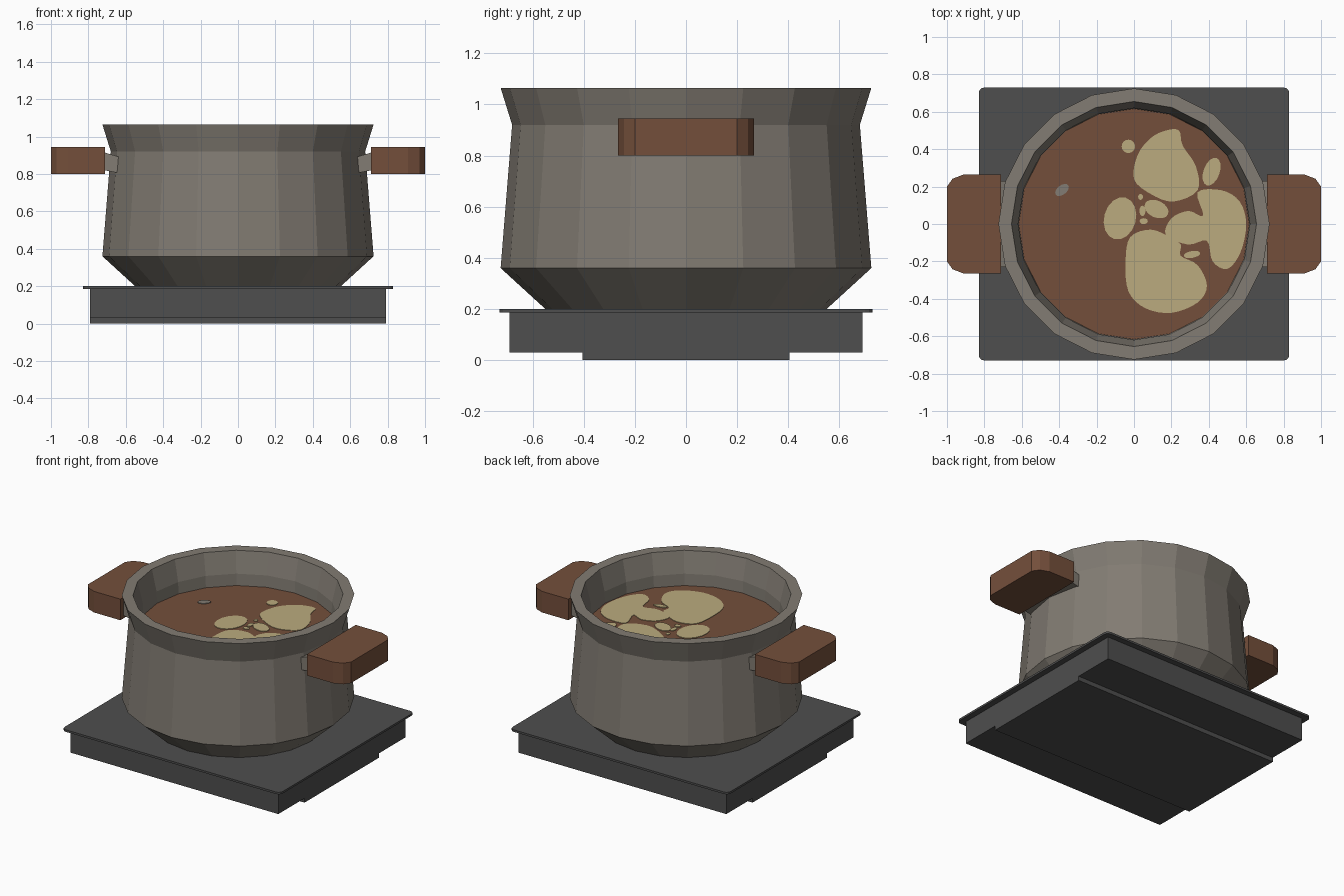
import bpy, bmesh, math
from mathutils import Vector

if "Cube" in bpy.data.objects:
    bpy.data.objects.remove(bpy.data.objects["Cube"])


def material(name, rgb):
    m = bpy.data.materials.new(name)
    lin = [((c / 255 + 0.055) / 1.055) ** 2.4 for c in rgb]
    m.diffuse_color = (*lin, 1)
    m.use_nodes = True
    m.node_tree.nodes["Principled BSDF"].inputs["Base Color"].default_value = m.diffuse_color
    return m


METAL = material("warm grey metal", (130, 124, 115))
BROWN = material("brown", (116, 79, 59))
CREAM = material("cream", (187, 171, 126))
DARK = material("dark grey", (78, 78, 78))


def finish(name, bm, mat, fix=True):
    if fix:
        bmesh.ops.recalc_face_normals(bm, faces=bm.faces)
    me = bpy.data.meshes.new(name)
    bm.to_mesh(me)
    bm.free()
    me.materials.append(mat)
    ob = bpy.data.objects.new(name, me)
    bpy.context.collection.objects.link(ob)
    return ob


def prism(name, outline, z0, z1, mat):
    """Extrude an xy outline between two heights."""
    bm = bmesh.new()
    low = [bm.verts.new((x, y, z0)) for x, y in outline]
    high = [bm.verts.new((x, y, z1)) for x, y in outline]
    n = len(outline)
    bm.faces.new(low[::-1])
    bm.faces.new(high)
    for i in range(n):
        j = (i + 1) % n
        bm.faces.new((low[i], low[j], high[j], high[i]))
    return finish(name, bm, mat)


def rect(hx, hy, c=0.0):
    """Rectangle outline with optional rounded corners."""
    if c == 0:
        return [(-hx, -hy), (hx, -hy), (hx, hy), (-hx, hy)]
    pts = []
    for k, (sx, sy) in enumerate([(1, 1), (-1, 1), (-1, -1), (1, -1)]):
        for s in range(4):
            a = math.radians(90 * k + 30 * s)
            pts.append((sx * (hx - c) + c * math.cos(a), sy * (hy - c) + c * math.sin(a)))
    return pts


# Hob: foot, body and overhanging top plate
prism("hob_foot", rect(0.79, 0.405), 0, 0.03, DARK)
prism("hob_body", rect(0.79, 0.69), 0.03, 0.186, DARK)
prism("hob_top_plate", rect(0.83, 0.73, 0.03), 0.186, 0.2, DARK)

# Pot: turned profile with bevelled base, flared rim and inner wall
SIDES = 20
profile = [(0.55, 0.2), (0.725, 0.36), (0.68, 0.92), (0.725, 1.065),
           (0.655, 1.065), (0.62, 0.92), (0.615, 0.8)]
bm = bmesh.new()
rings = []
for r, z in profile:
    rings.append([bm.verts.new((r * math.cos(math.tau * i / SIDES),
                                r * math.sin(math.tau * i / SIDES), z)) for i in range(SIDES)])
for a, b in zip(rings, rings[1:]):
    for i in range(SIDES):
        j = (i + 1) % SIDES
        bm.faces.new((a[i], a[j], b[j], b[i]))
bm.faces.new(rings[0][::-1])
bm.faces.new(rings[-1])
finish("pot", bm, METAL)

# Soup surface
SOUP_Z = 0.84
soup = [(0.617 * math.cos(math.tau * i / SIDES), 0.617 * math.sin(math.tau * i / SIDES))
        for i in range(SIDES)]
prism("soup", soup, SOUP_Z - 0.02, SOUP_Z, BROWN)

# Handles and their metal brackets, one per side
handle = [(0.71, -0.265), (0.91, -0.265), (0.97, -0.242), (1.0, -0.2),
          (1.0, 0.2), (0.97, 0.242), (0.91, 0.265), (0.71, 0.265)]
bracket = [(0.64, 0.805), (0.715, 0.82), (0.715, 0.915), (0.64, 0.893)]
for side, s in (("right", 1), ("left", -1)):
    prism(side + "_handle", [(s * x, y) for x, y in handle], 0.8, 0.945, BROWN)
    bm = bmesh.new()
    ends = [[bm.verts.new((s * x, y, z)) for x, z in bracket] for y in (-0.23, 0.23)]
    bm.faces.new(ends[0])
    bm.faces.new(ends[1])
    for i in range(4):
        j = (i + 1) % 4
        bm.faces.new((ends[0][i], ends[0][j], ends[1][j], ends[1][i]))
    finish(side + "_handle_bracket", bm, METAL)


def smooth_loop(pts, steps=4):
    """Closed Catmull-Rom curve through the points."""
    p = [Vector(q) for q in pts]
    n, out = len(p), []
    for i in range(n):
        a, b, c, d = p[i - 1], p[i], p[(i + 1) % n], p[(i + 2) % n]
        for k in range(steps):
            t = k / steps
            out.append(0.5 * (2 * b + (c - a) * t + (2 * a - 5 * b + 4 * c - d) * t * t
                              + (3 * b - a - 3 * c + d) * t ** 3))
    return out


def oval(cx, cy, rx, ry, tilt=0):
    t = math.radians(tilt)
    pts = []
    for i in range(16):
        u, v = rx * math.cos(math.tau * i / 16), ry * math.sin(math.tau * i / 16)
        pts.append((cx + u * math.cos(t) - v * math.sin(t), cy + u * math.sin(t) + v * math.cos(t)))
    return pts


# Cream floating patches: three large irregular ones and small ovals
top_patch = [(0.09, 0.46), (0.17, 0.5), (0.24, 0.5), (0.26, 0.42), (0.33, 0.31), (0.34, 0.18),
             (0.21, 0.12), (0.09, 0.16), (0.0, 0.24), (0.02, 0.37)]
right_patch = [(0.34, 0.17), (0.47, 0.18), (0.565, 0.12), (0.6, 0.0), (0.57, -0.15), (0.5, -0.24),
               (0.42, -0.2), (0.39, -0.09), (0.29, -0.11), (0.17, -0.06), (0.2, 0.03),
               (0.29, 0.07), (0.37, 0.045)]
front_patch = [(-0.02, -0.07), (0.09, -0.03), (0.19, -0.07), (0.25, -0.11), (0.25, -0.17),
               (0.34, -0.22), (0.39, -0.33), (0.34, -0.42), (0.2, -0.475), (0.06, -0.45),
               (-0.03, -0.36), (-0.045, -0.2)]
patches = [smooth_loop(p) for p in (top_patch, right_patch, front_patch)]
for o in [(-0.075, 0.03, 0.085, 0.115, -15), (-0.03, 0.415, 0.036, 0.036), (0.415, 0.28, 0.043, 0.078, -20),
          (0.12, 0.08, 0.068, 0.045, -25), (0.035, 0.145, 0.013, 0.016), (0.045, 0.07, 0.016, 0.028),
          (0.052, 0.015, 0.022, 0.016), (0.31, -0.163, 0.045, 0.018, 10)]:
    patches.append(oval(*o))
for i, p in enumerate(patches):
    prism(f"cream_patch_{i + 1}", p, SOUP_Z - 0.002, SOUP_Z + 0.003 + i * 0.0002, CREAM)

# Small grey fleck
prism("grey_fleck", oval(-0.385, 0.182, 0.042, 0.025, 38), SOUP_Z - 0.002, SOUP_Z + 0.004, METAL)
